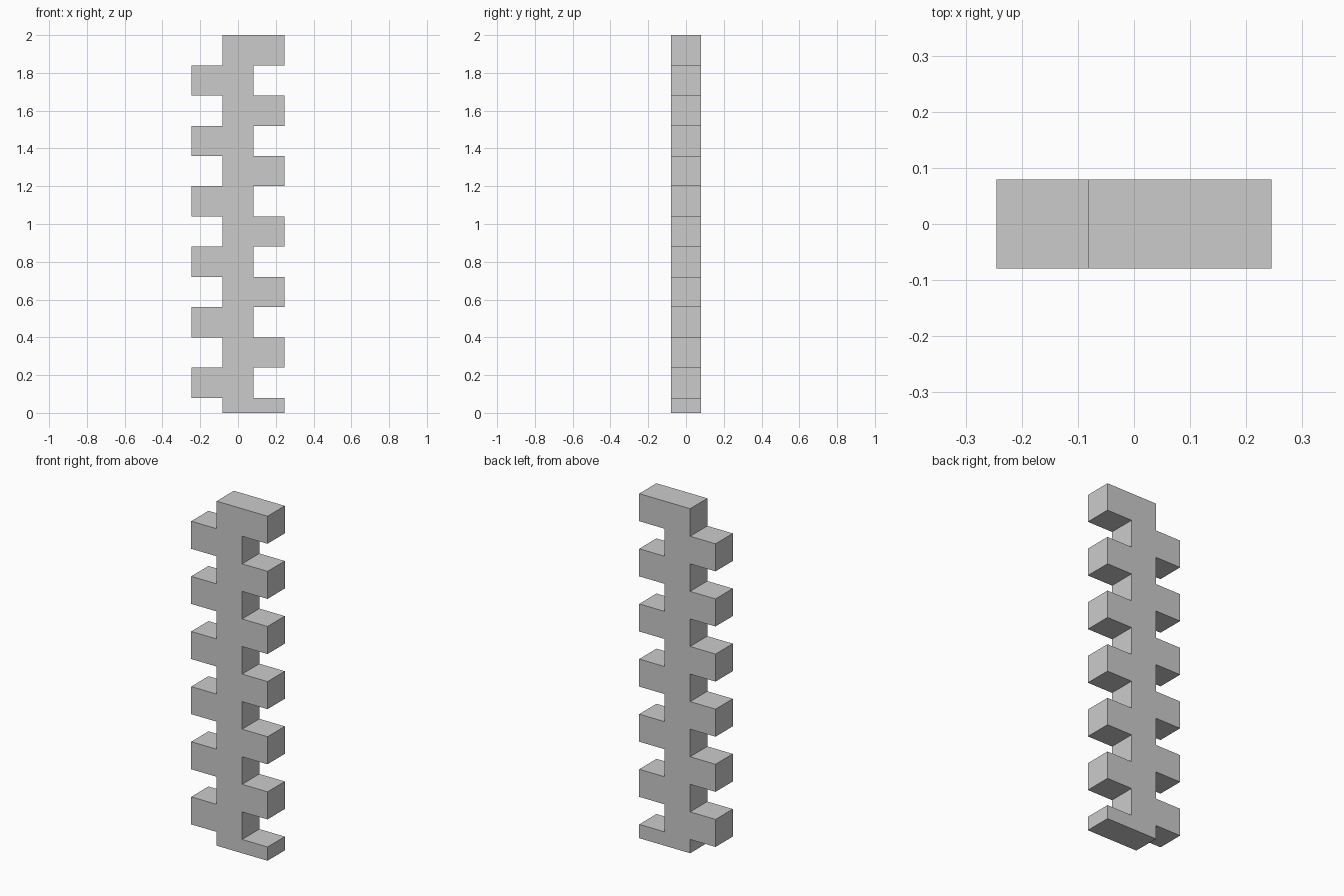
import bpy

if "Cube" in bpy.data.objects:
    bpy.data.objects.remove(bpy.data.objects["Cube"])

DEPTH = 0.158
OUTER, INNER = 0.245, 0.082   # long and short reach from the centre line
COURSE = 0.16


def block(name, side, z0, z1):
    """Box reaching further out on the given side (+1 right, -1 left)."""
    bpy.ops.mesh.primitive_cube_add(
        size=1, location=(side * (OUTER - INNER) / 2, 0, (z0 + z1) / 2))
    ob = bpy.context.object
    ob.name = name
    ob.scale = (OUTER + INNER, DEPTH, z1 - z0)
    bpy.ops.object.transform_apply(location=False, rotation=False, scale=True)


# half-height foot block
block("base_block", 1, 0, COURSE / 2)

# alternating full-height courses
for i in range(12):
    z = COURSE / 2 + i * COURSE
    block(f"quoin_block_{i + 1:02d}", 1 if i % 2 else -1, z, z + COURSE)
